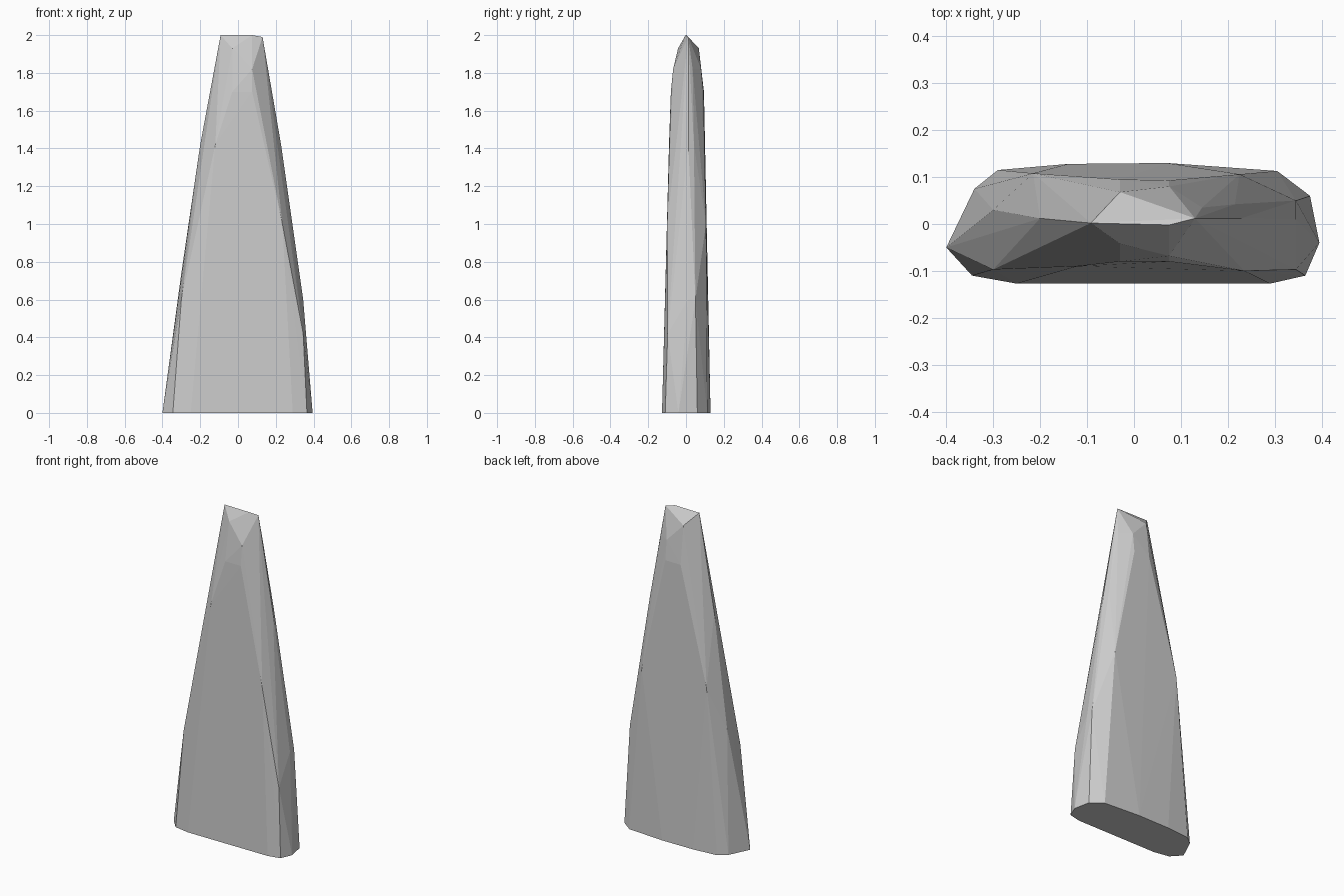
import bpy, bmesh

# Cross-section outlines of the tapered standing stone: height -> (x, y) points
rings = {
    0.0: [(-.40, -.05), (-.345, -.11), (-.25, -.127), (.29, -.127), (.365, -.11), (.395, -.04),
          (.375, .06), (.305, .113), (.07, .13), (-.14, .128), (-.29, .115), (-.34, .075)],
    0.42: [(.345, -.097)],
    0.6: [(.345, .05), (.345, .01), (-.30, -.097)],
    0.74: [(-.30, .03)],
    1.0: [(.235, -.1), (.225, .106), (-.215, .108)],
    1.42: [(-.2, .012), (.228, .012), (.215, .042), (-.12, -.09)],
    1.7: [(-.03, -.08), (.075, -.08), (-.03, .095), (.075, .093), (-.1, .05)],
    1.82: [(.075, -.068), (.075, .08), (.145, .035)],
    1.93: [(-.03, -.042), (-.03, .068)],
    1.99: [(.13, .012)],
    2.0: [(-.092, .002), (.075, -.002)],
}

# Faceted stone skin wrapped around the outlines
bm = bmesh.new()
for z, outline in rings.items():
    for x, y in outline:
        bm.verts.new((x, y, z))
hull = bmesh.ops.convex_hull(bm, input=bm.verts[:])
loose = [v for v in bm.verts if not v.link_faces]
bmesh.ops.delete(bm, geom=loose, context='VERTS')
bmesh.ops.recalc_face_normals(bm, faces=bm.faces[:])

mesh = bpy.data.meshes.new("standing_stone")
bm.to_mesh(mesh)
bm.free()
stone = bpy.data.objects.new("standing_stone", mesh)
bpy.context.collection.objects.link(stone)
